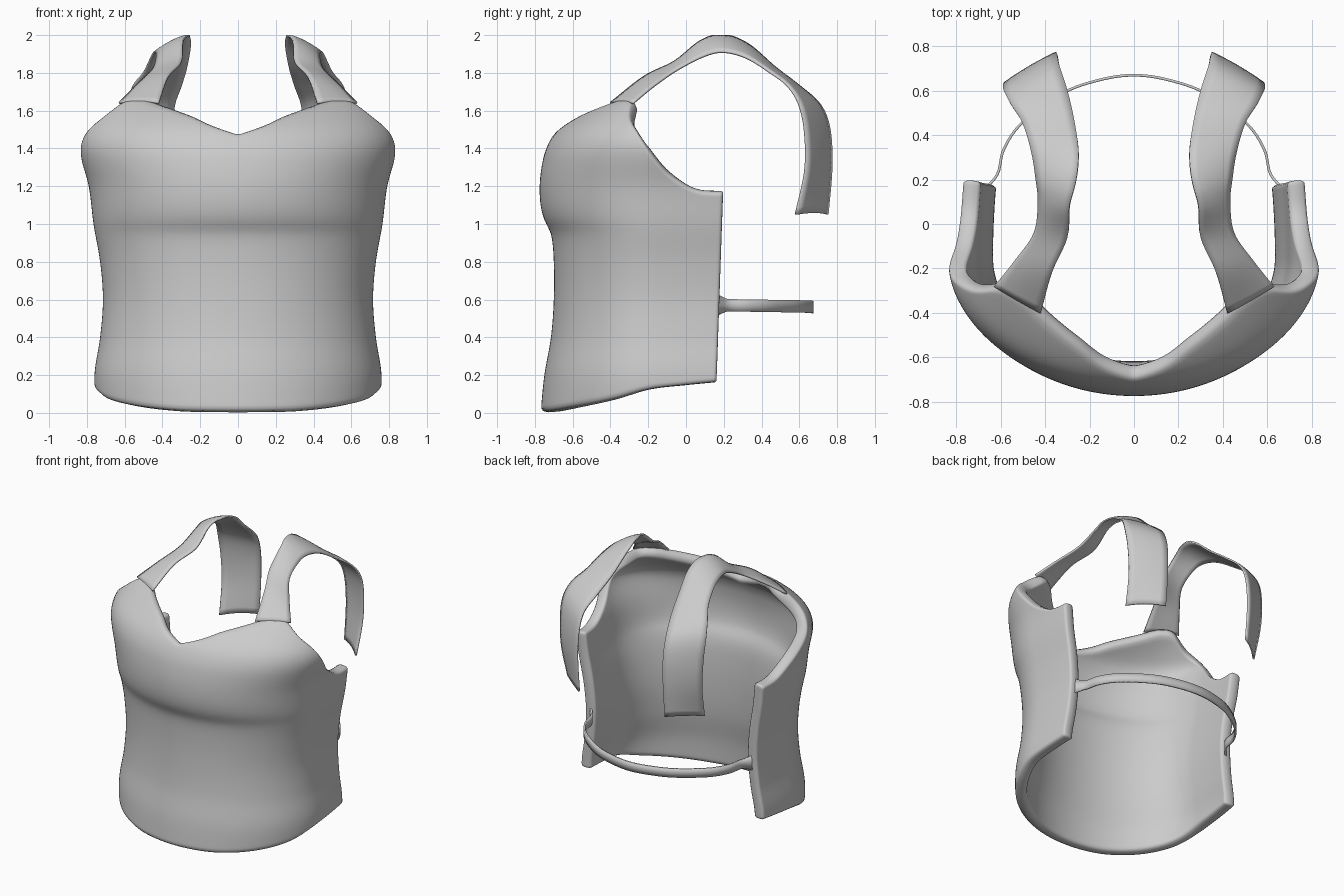
import bpy
from math import sin, cos, radians
from mathutils import Vector

cube = bpy.data.objects.get("Cube")
if cube:
    bpy.data.objects.remove(cube, do_unlink=True)

grey = bpy.data.materials.new("plain grey")
grey.use_nodes = True
colour = (0.6, 0.6, 0.6, 1)
grey.diffuse_color = colour
grey.node_tree.nodes["Principled BSDF"].inputs["Base Color"].default_value = colour


def spline(keys, t):
    """Smooth interpolation through (t, value) pairs, values floats or vectors."""
    last = len(keys) - 1
    t = min(max(t, keys[0][0]), keys[last][0])
    i = 0
    while i < last - 1 and t > keys[i + 1][0]:
        i += 1

    def slope(k):
        a, b = keys[max(k - 1, 0)], keys[min(k + 1, last)]
        return (b[1] - a[1]) * (1 / (b[0] - a[0]))

    (t0, v0), (t1, v1) = keys[i], keys[i + 1]
    h = t1 - t0
    u = (t - t0) / h
    blend = u * u * (3 - 2 * u)
    return (v0 * (1 - blend) + v1 * blend
            + slope(i) * (h * u * (1 - u) ** 2) - slope(i + 1) * (h * u * u * (1 - u)))


def sheet(name, columns, rows, point, thickness, offset, rounded):
    """Grid surface from point(a, b), with a and b in 0..1, thickened."""
    verts = [point(c / columns, r / rows) for c in range(columns + 1) for r in range(rows + 1)]
    n = rows + 1
    faces = [(c * n + r, (c + 1) * n + r, (c + 1) * n + r + 1, c * n + r + 1)
             for c in range(columns) for r in range(rows)]
    mesh = bpy.data.meshes.new(name)
    mesh.from_pydata(verts, [], faces)
    mesh.materials.append(grey)
    obj = bpy.data.objects.new(name, mesh)
    bpy.context.collection.objects.link(obj)
    solid = obj.modifiers.new("thickness", "SOLIDIFY")
    solid.thickness = thickness
    solid.offset = offset
    if rounded:
        obj.modifiers.new("rounded rim", "SUBSURF").levels = 1
        obj.modifiers["rounded rim"].render_levels = 1
    bpy.ops.object.select_all(action="DESELECT")
    obj.select_set(True)
    bpy.context.view_layer.objects.active = obj
    bpy.ops.object.shade_smooth_by_angle(angle=radians(50))
    return obj


# Torso profiles by height: half width and front depth
half_width = [(0, .75), (.2, .76), (.4, .73), (.6, .715), (.8, .73), (1, .765), (1.2, .79),
              (1.4, .84), (1.5, .815), (1.6, .73), (1.68, .65)]
front = [(0, -.77), (.2, -.75), (.4, -.715), (.6, -.7), (.8, -.7), (.95, -.715), (1.02, -.75),
         (1.1, -.77), (1.2, -.775), (1.3, -.765), (1.4, -.74), (1.5, -.68), (1.6, -.55), (1.68, -.41)]
# Hem height by depth; neckline and armhole height by angle from the front
hem = [(-.77, .005), (-.7, .01), (-.4, .065), (-.2, .12), (0, .145), (.2, .165)]
top_edge = [(0, 1.485), (10, 1.535), (20, 1.59), (38, 1.65), (50, 1.675), (63, 1.66), (70, 1.58),
            (78, 1.5), (85, 1.4), (90, 1.33), (95, 1.27), (105, 1.2), (112, 1.175), (123, 1.17)]
SIDE_Y = -.15
SPAN = 123


def section(s, z):
    """Half ellipse in front, straight panels along the sides."""
    angle = abs(s)
    w, f = spline(half_width, z), spline(front, z)
    if angle < 90:
        x, y = w * sin(radians(angle)), SIDE_Y + (f - SIDE_Y) * cos(radians(angle))
    else:
        back = (angle - 90) / (SPAN - 90)
        x, y = w - .015 * back ** 2, SIDE_Y + back * (.31 + .035 * z)
    return Vector((x if s > 0 else -x, y, z))


def torso_point(a, b):
    s = (a * 2 - 1) * SPAN
    low = spline(hem, section(s, .1).y)
    high = spline(top_edge, abs(s))
    return section(s, low + (high - low) * b)


sheet("torso_shell", 120, 44, torso_point, .08, -1, True)

# Shoulder straps: matching points along the inner and outer edges
inner = [(.42, -.4, 1.64), (.37, -.22, 1.78), (.3, -.06, 1.86), (.29, .08, 1.97), (.26, .2, 2),
         (.25, .33, 1.95), (.27, .47, 1.83), (.3, .6, 1.73), (.335, .71, 1.63), (.345, .76, 1.5),
         (.35, .77, 1.3), (.35, .75, 1.05)]
outer = [(.63, -.28, 1.64), (.54, -.17, 1.73), (.45, -.04, 1.82), (.43, .1, 1.89), (.44, .2, 1.91),
         (.46, .32, 1.88), (.5, .45, 1.8), (.555, .54, 1.73), (.585, .6, 1.63), (.585, .63, 1.48),
         (.575, .63, 1.28), (.56, .58, 1.05)]
inner_keys, outer_keys = ([(i, Vector(p)) for i, p in enumerate(edge)] for edge in (inner, outer))

for side, sign in (("left", 1), ("right", -1)):
    def strap_point(a, b):
        t = a * (len(inner) - 1)
        start, end = spline(inner_keys, t), spline(outer_keys, t)
        p = start.lerp(end, b)
        # Slight outward crown across the strap
        p += Vector((.3, max(0, a - .5), .6)) * (.06 * b * (1 - b))
        p.z = min(p.z, 1.995)
        return (p.x * sign, p.y, p.z)

    sheet(side + "_shoulder_strap", 66, 6, strap_point, .012, 0, False)

# Thin waist band across the open back, flared where it meets the side panels
half_band = [(.68, .15), (.615, .225), (.585, .34), (.5, .46), (.32, .59), (.15, .65)]
band = half_band + [(0, .67)] + [(-x, y) for x, y in reversed(half_band)]
band_keys = [(i, Vector(p)) for i, p in enumerate(band)]


def band_point(a, b):
    p = spline(band_keys, a * (len(band) - 1))
    flare = max(0, abs(a * 2 - 1) - .85) * .2
    height = .56 + .012 * abs(a * 2 - 1)
    return (p.x, p.y, height + (b - .5) * (.065 + 2 * flare))


sheet("back_waist_band", 72, 2, band_point, .012, 0, False)
